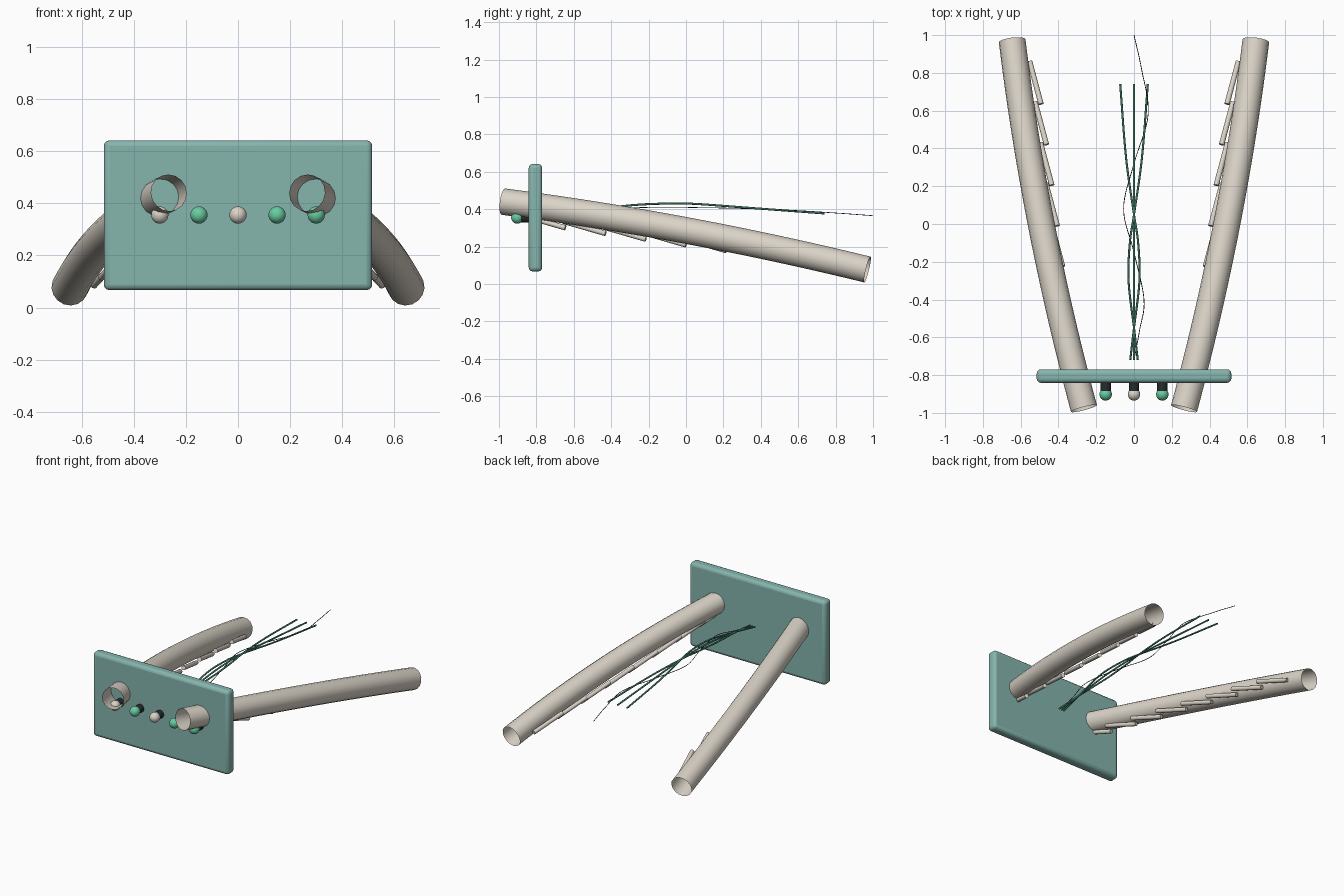
import bpy, math
from mathutils import Vector

if "Cube" in bpy.data.objects:
    bpy.data.objects.remove(bpy.data.objects["Cube"])


def material(name, r, g, b):
    m = bpy.data.materials.new(name)
    m.diffuse_color = (r, g, b, 1)
    m.use_nodes = True
    m.node_tree.nodes["Principled BSDF"].inputs["Base Color"].default_value = m.diffuse_color
    return m


BONE = material("bone", 0.70, 0.65, 0.57)
TEAL = material("teal", 0.24, 0.46, 0.42)
GREEN = material("green", 0.14, 0.60, 0.36)
DARK = material("dark", 0.02, 0.025, 0.025)
STRAND = material("strand_green", 0.06, 0.22, 0.15)


def finish(ob, name, mat, smooth=True):
    ob.name = name
    ob.data.materials.append(mat)
    if smooth:
        bpy.ops.object.select_all(action='DESELECT')
        ob.select_set(True)
        bpy.context.view_layer.objects.active = ob
        bpy.ops.object.shade_smooth_by_angle(angle=math.radians(40))
    return ob


def rod(name, a, b, radius, mat, sides=12):
    a, b = Vector(a), Vector(b)
    bpy.ops.mesh.primitive_cylinder_add(vertices=sides, radius=radius, depth=(b - a).length,
                                        location=(a + b) / 2,
                                        rotation=(b - a).to_track_quat('Z', 'Y').to_euler())
    return finish(bpy.context.object, name, mat)


def pipe(name, points, radius, mat, resolution):
    cu = bpy.data.curves.new(name, 'CURVE')
    cu.dimensions = '3D'
    cu.bevel_depth = radius
    cu.bevel_resolution = resolution
    sp = cu.splines.new('POLY')
    sp.points.add(len(points) - 1)
    for p, co in zip(sp.points, points):
        p.co = (*co, 1)
    sp.use_smooth = True
    cu.materials.append(mat)
    ob = bpy.data.objects.new(name, cu)
    bpy.context.collection.objects.link(ob)
    return ob


def smooth_path(keys, steps=8):
    """Catmull-Rom curve through the key points."""
    k = [Vector(p) for p in keys]
    k = [2 * k[0] - k[1]] + k + [2 * k[-1] - k[-2]]
    out = []
    for p0, p1, p2, p3 in zip(k, k[1:], k[2:], k[3:]):
        for i in range(steps):
            t = i / steps
            out.append(0.5 * (2 * p1 + (p2 - p0) * t + (2 * p0 - 5 * p1 + 4 * p2 - p3) * t * t
                              + (3 * p1 - p0 - 3 * p2 + p3) * t ** 3))
    return out + [k[-2]]


# Front plate with rounded edges
bpy.ops.mesh.primitive_cube_add(size=1, location=(0, -0.805, 0.354))
plate = bpy.context.object
plate.scale = (1.03, 0.072, 0.575)
bpy.ops.object.transform_apply(location=False, rotation=False, scale=True)
bevel = plate.modifiers.new("round", 'BEVEL')
bevel.width = 0.022
bevel.segments = 3
finish(plate, "front_plate", TEAL)

# Mirrored open bent tubes, each with a row of slanted rods beneath
for s, side in ((-1, "left"), (1, "right")):
    p0, p1, p2 = Vector((s * 0.265, -0.977, 0.440)), Vector((s * 0.527, 0, 0.314)), Vector((s * 0.645, 0.97, 0.077))
    path = [p0 * (1 - t) ** 2 + p1 * 2 * t * (1 - t) + p2 * t * t for t in [i / 24 for i in range(25)]]
    pipe(side + "_tube", path, 0.071, BONE, 6)
    for i in range(8):
        x, y, z = 0.292 + 0.0286 * i, -0.87 + 0.215 * i, 0.365 - 0.0305 * i
        rod(f"{side}_rod_{i}", (s * x, y, z), (s * (x + 0.06), y + 0.225, z - 0.065), 0.014, BONE)

# Row of knobs on dark necks
for i, mat in enumerate((BONE, GREEN, BONE, GREEN, GREEN)):
    x = -0.3 + 0.15 * i
    rod(f"knob_neck_{i}", (x, -0.83, 0.355), (x, -0.885, 0.355), 0.027, DARK, 20)
    bpy.ops.mesh.primitive_uv_sphere_add(segments=24, ring_count=12, radius=0.033, location=(x, -0.902, 0.355))
    finish(bpy.context.object, f"knob_{i}", mat)

# Three crossing strands behind the plate
heights = ((-0.72, 0.36), (-0.55, 0.388), (-0.3, 0.42), (-0.1, 0.43), (0.05, 0.428), (0.35, 0.406), (0.74, 0.377))
spread = (0.02, 0, -0.029, -0.022, 0, 0.042, 0.073)
for k in (-1, 0, 1):
    pipe(f"strand_{k + 1}", smooth_path([(k * w, y, z) for w, (y, z) in zip(spread, heights)]), 0.0055, STRAND, 2)

# Long thin wavy filament
wave = [(0, -0.72, 0.36), (0.03, -0.56, 0.38), (0.053, -0.4, 0.402), (0, -0.15, 0.41), (-0.055, 0.08, 0.408),
        (0, 0.32, 0.403), (0.075, 0.58, 0.393), (0.04, 0.82, 0.378), (0, 1.0, 0.365)]
pipe("filament", smooth_path(wave), 0.002, DARK, 1)
